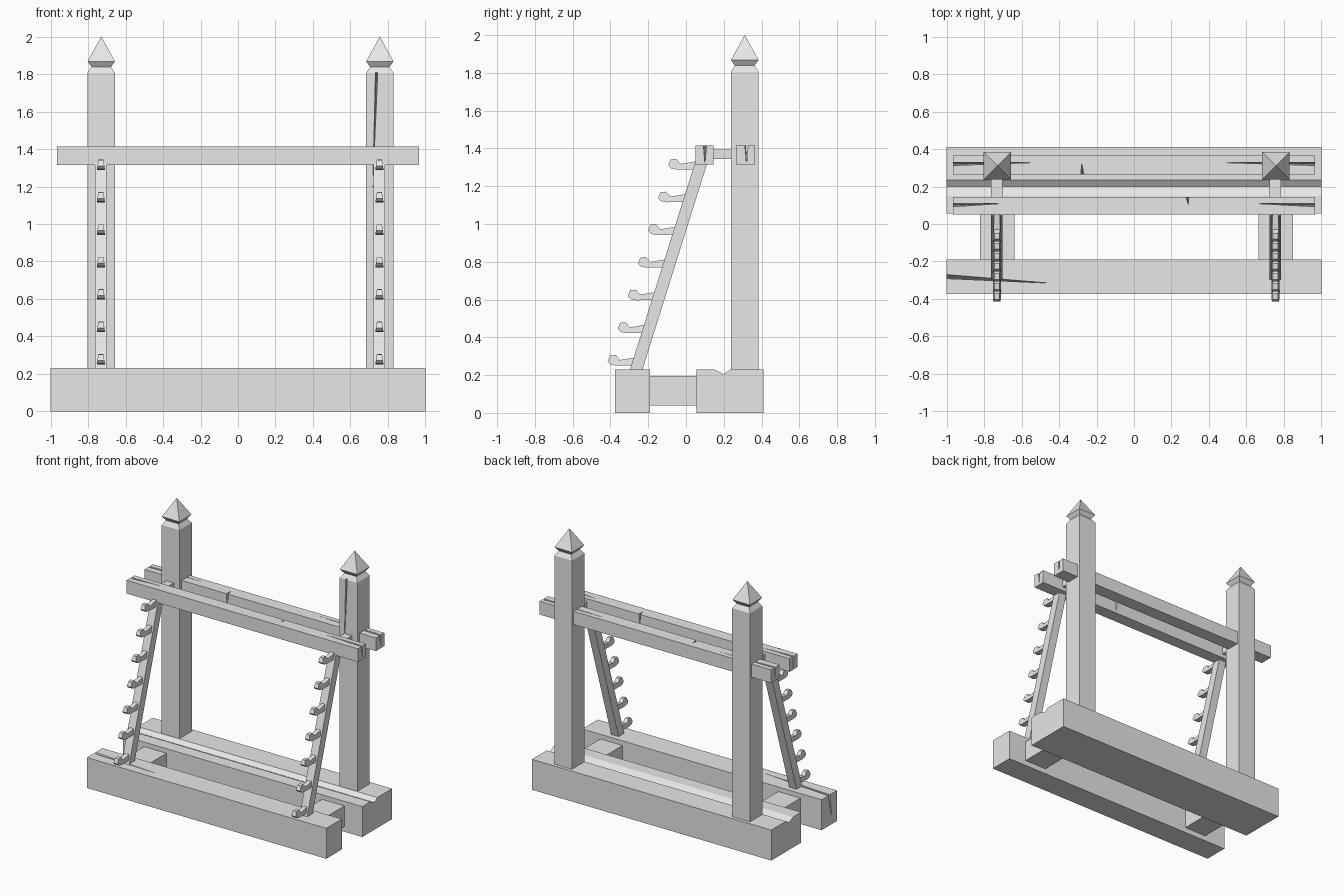
import bpy
import bmesh
from mathutils import Vector

cube = bpy.data.objects.get("Cube")
if cube:
    bpy.data.objects.remove(cube, do_unlink=True)

grey = bpy.data.materials.new("plain_grey")
grey.use_nodes = True
grey.diffuse_color = (0.8, 0.8, 0.8, 1)
grey.node_tree.nodes["Principled BSDF"].inputs["Base Color"].default_value = (0.8, 0.8, 0.8, 1)


def finish(name, bm):
    bmesh.ops.recalc_face_normals(bm, faces=bm.faces)
    mesh = bpy.data.meshes.new(name)
    bm.to_mesh(mesh)
    bm.free()
    mesh.materials.append(grey)
    obj = bpy.data.objects.new(name, mesh)
    bpy.context.collection.objects.link(obj)
    return obj


def loft(name, rings):
    """Join matching rings of points and cap both ends."""
    bm = bmesh.new()
    loops = [[bm.verts.new(p) for p in ring] for ring in rings]
    for a, b in zip(loops, loops[1:]):
        for i in range(len(a)):
            j = (i + 1) % len(a)
            bm.faces.new((a[i], a[j], b[j], b[i]))
    bm.faces.new(loops[0])
    bm.faces.new(loops[-1])
    bmesh.ops.remove_doubles(bm, verts=bm.verts, dist=0.0001)
    return finish(name, bm)


def prism(name, profile, x, half, taper=0.0):
    """Extrude a (y, z) profile along x, narrowing with height by taper."""
    z0 = min(z for y, z in profile)
    return loft(name, [[(x + s * (half - taper * (z - z0)), y, z) for y, z in profile]
                       for s in (-1, 1)])


def beam(name, x, half, y0, y1, z0, z1):
    return prism(name, [(y0, z0), (y1, z0), (y1, z1), (y0, z1)], x, half)


def crack(target, start, end, side, depth):
    """Cut a tapering split from start to a point at end."""
    start, end, side, depth = map(Vector, (start, end, side, depth))
    lift = -0.1 * depth
    bm = bmesh.new()
    for p in (start + side + lift, start - side + lift, start + depth, end + lift):
        bm.verts.new(p)
    bmesh.ops.convex_hull(bm, input=bm.verts)
    cutter = finish("crack_cutter", bm)
    cutter.hide_render = True
    mod = target.modifiers.new("crack", 'BOOLEAN')
    mod.operation = 'DIFFERENCE'
    mod.solver = 'EXACT'
    mod.object = cutter
    bpy.context.view_layer.objects.active = target
    bpy.ops.object.modifier_apply(modifier=mod.name)
    bpy.data.objects.remove(cutter, do_unlink=True)


# Ground beams, the rear one with a V groove along its top
front_foot = beam("front_foot", 0, 1.0, -0.375, -0.19, 0, 0.23)
prism("rear_foot", [(0.055, 0), (0.41, 0), (0.41, 0.23), (0.235, 0.23),
                    (0.2, 0.205), (0.15, 0.23), (0.055, 0.23)], 0, 1.0)

# Horizontal rails
front_rail = beam("front_rail", 0, 0.967, 0.05, 0.145, 1.315, 1.415)
rear_rail = beam("rear_rail", 0, 0.967, 0.265, 0.365, 1.315, 1.415)

# Posts with a necked pyramid cap: (height, half width)
post_rings = [(0.2, 0.074), (1.805, 0.074), (1.838, 0.052), (1.868, 0.073), (2.0, 0.0005)]
peg_profile = [(-0.415, 0.272), (-0.402, 0.304), (-0.372, 0.306), (-0.35, 0.28),
               (-0.26, 0.295), (-0.26, 0.252), (-0.37, 0.25), (-0.4, 0.256)]
posts = {}
for side, x in (("right", -0.73), ("left", 0.757)):
    posts[side] = loft(f"{side}_post", [
        [(x + sx * h, 0.311 + sy * h, z) for sx, sy in ((-1, -1), (1, -1), (1, 1), (-1, 1))]
        for z, h in post_rings])
    beam(f"{side}_foot_tie", x, 0.093, -0.2, 0.065, 0.04, 0.195)
    beam(f"{side}_rail_tie", x - 0.002, 0.031, 0.14, 0.24, 1.345, 1.395)

    # Leaning rack bar with hooked pegs
    prism(f"{side}_rack_bar", [(-0.298, 0.225), (-0.232, 0.225), (0.112, 1.32), (0.046, 1.32)],
          x - 0.002, 0.031)
    for i in range(7):
        dy, dz = 0.0535 * i, 0.173 * i
        prism(f"{side}_peg_{i + 1}", [(y + dy, z + dz) for y, z in peg_profile],
              x - 0.002, 0.022, 0.15)

# Weathering splits in the timber: rail ends, nicks, front foot and one post
down = (0, 0, -0.1)
for rail, y, ends in ((front_rail, 0.1, (-0.68, 0.62)), (rear_rail, 0.32, (-0.45, 0.38))):
    for sign, end in zip((-1, 1), ends):
        crack(rail, (sign * 0.975, y, 1.415), (end, y + 0.01, 1.415), (0, 0.009, 0), down)
crack(front_rail, (0.285, 0.15, 1.415), (0.29, 0.1, 1.415), (0.01, 0, 0), down)
crack(rear_rail, (-0.275, 0.26, 1.415), (-0.28, 0.33, 1.415), (0.01, 0, 0), down)
crack(front_foot, (-1.01, -0.28, 0.23), (-0.38, -0.32, 0.23), (0, 0.012, 0), (0, -0.03, -0.18))
crack(posts["left"], (0.74, 0.237, 1.81), (0.717, 0.237, 1.13), (0.007, 0, 0), (0, 0.05, 0))
